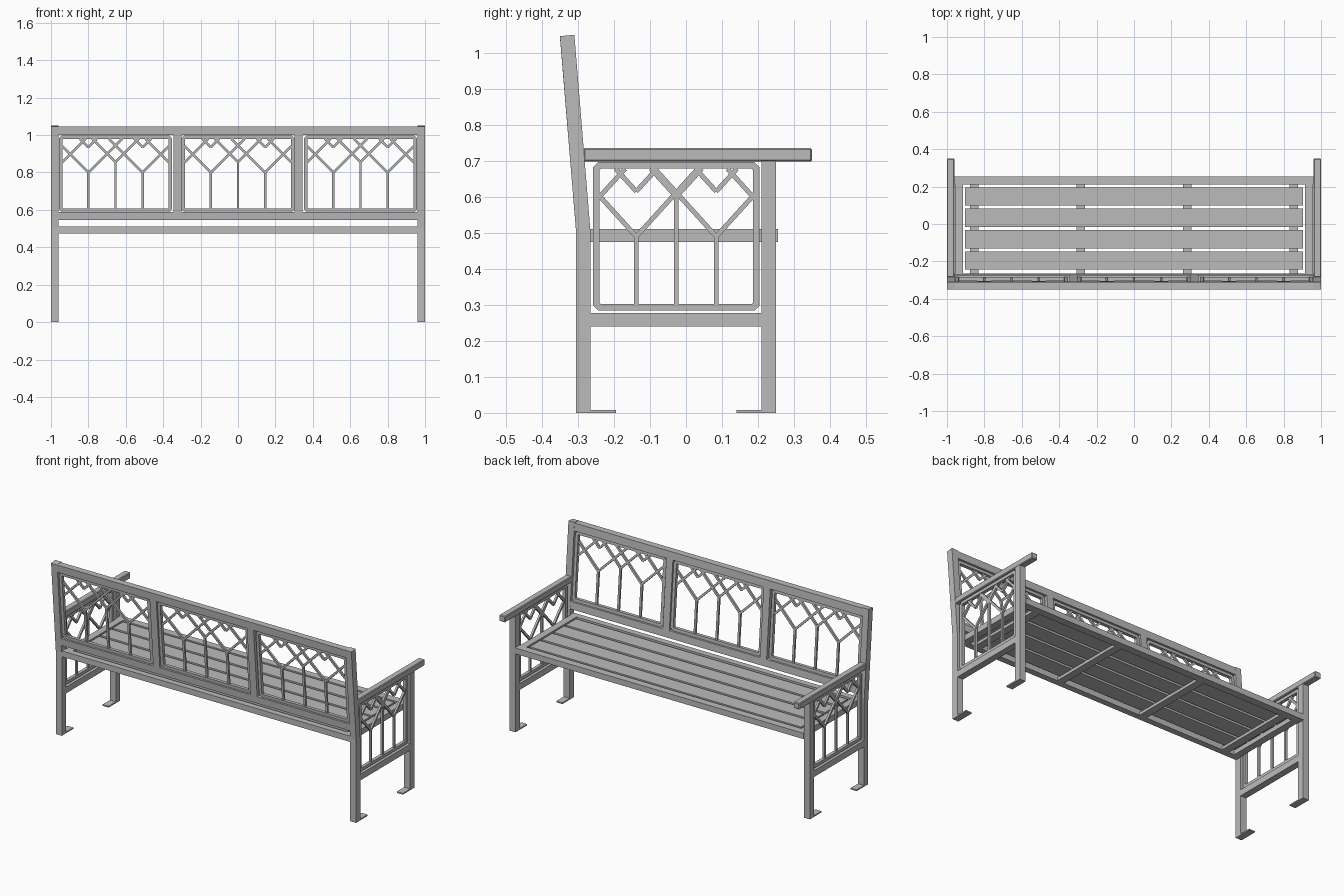
import bpy, bmesh
from mathutils import Matrix, Vector

cube = bpy.data.objects.get("Cube")
if cube:
    bpy.data.objects.remove(cube)

grey = bpy.data.materials.new("painted_grey")
grey.use_nodes = True
COLOUR = (0.5, 0.5, 0.5, 1)
grey.diffuse_color = COLOUR
grey.node_tree.nodes["Principled BSDF"].inputs["Base Color"].default_value = COLOUR


def finish(name, bm, bevel=0):
    bmesh.ops.recalc_face_normals(bm, faces=bm.faces)
    mesh = bpy.data.meshes.new(name)
    bm.to_mesh(mesh)
    bm.free()
    mesh.materials.append(grey)
    ob = bpy.data.objects.new(name, mesh)
    bpy.context.scene.collection.objects.link(ob)
    if bevel:
        mod = ob.modifiers.new("Bevel", "BEVEL")
        mod.width, mod.segments = bevel, 1
    return ob


def box(name, x, y, z, bevel=0):
    bm = bmesh.new()
    prism(bm, [(x[0], z[0]), (x[1], z[0]), (x[1], z[1]), (x[0], z[1])],
          y[1] - y[0], Matrix(((1, 0, 0, 0), (0, 0, 1, (y[0] + y[1]) / 2), (0, 1, 0, 0), (0, 0, 0, 1))))
    return finish(name, bm, bevel)


def prism(bm, pts, depth, plane):
    """Extrude an outline drawn in a plane, half its depth to each side."""
    near, far = [[bm.verts.new(plane @ Vector((u, v, w))) for u, v in pts]
                 for w in (-depth / 2, depth / 2)]
    bm.faces.new(near)
    bm.faces.new(far[::-1])
    for i in range(len(pts)):
        j = (i + 1) % len(pts)
        bm.faces.new((near[i], near[j], far[j], far[i]))


def bar(bm, a, b, width, depth, plane):
    a, b = Vector(a), Vector(b)
    d = (b - a).normalized()
    n = Vector((-d.y, d.x)) * width / 2
    prism(bm, [a - n, b - n, b + n, a + n], depth, plane)


def octagon(u0, u1, v0, v1, c):
    return [(u0 + c, v0), (u1 - c, v0), (u1, v0 + c), (u1, v1 - c),
            (u1 - c, v1), (u0 + c, v1), (u0, v1 - c), (u0, v0 + c)]


def branch_panel(name, plane, mid, half, pitch, v0, v1, fork, cross, tip, slope, rim=0.018):
    """Framed panel: three stems that fork into crossing branches."""
    bm = bmesh.new()
    outer = octagon(mid - half - rim, mid + half + rim, v0 - rim, v1 + rim, 0.014)
    inner = octagon(mid - half, mid + half, v0, v1, 0.004)
    for i in range(8):
        j = (i + 1) % 8
        prism(bm, [outer[i], outer[j], inner[j], inner[i]], 0.02, plane)

    def branch(u, v, side):
        # run along the slope until the panel edge or top stops it
        room = half - side * (u - mid)
        run = min((v1 - v) / slope, room)
        bar(bm, (u, v), (u + side * run, v + run * slope), 0.013, 0.012, plane)

    bar(bm, (mid, v0), (mid, cross), 0.013, 0.012, plane)
    for s in (-1, 1):
        stem = mid + s * pitch
        bar(bm, (stem, v0), (stem, fork), 0.013, 0.012, plane)
        for side in (-1, 1):
            branch(stem, fork, side)
            branch(stem, tip, side)
        branch(mid, cross, s)
        branch(mid + s * half, cross, -s)
    return finish(name, bm)


# Planes: the leaning backrest, and upright planes at each end
LEAN = 0.083
back_plane = Matrix(((1, 0, 0, 0), (0, -LEAN, 1, -0.285 + LEAN * 0.5), (0, 1, 0, 0), (0, 0, 0, 1)))


def end_plane(x):
    return Matrix(((0, 0, 1, x), (1, 0, 0, 0), (0, 1, 0, 0), (0, 0, 0, 1)))


# End assemblies
for side, s in (("left", 1), ("right", -1)):
    plane = end_plane(s * 0.98)
    x = sorted((s * 0.96, s))
    bm = bmesh.new()
    prism(bm, [(-0.305, 0), (-0.265, 0), (-0.265, 0.5), (-0.31, 1.05),
               (-0.35, 1.046), (-0.305, 0.5)], 0.04, plane)
    finish(side + "_rear_post", bm)
    box(side + "_front_post", x, (0.21, 0.25), (0, 0.7))
    box(side + "_armrest", x, (-0.285, 0.35), (0.698, 0.735), 0.004)
    box(side + "_lower_rail", x, (-0.265, 0.21), (0.24, 0.278))
    box(side + "_rear_foot", x, (-0.305, -0.195), (0, 0.008))
    box(side + "_front_foot", x, (0.14, 0.25), (0, 0.008))
    branch_panel(side + "_end_panel", plane, -0.027, 0.213, 0.111,
                 0.302, 0.678, 0.49, 0.6, 0.615, 1.1)
    box(side + "_seat_rail", sorted((s * 0.915, s * 0.957)), (-0.265, 0.21), (0.475, 0.51))

# Backrest
for name, v0, v1 in (("back_top_rail", 1.0, 1.046), ("back_bottom_rail", 0.545, 0.588)):
    bm = bmesh.new()
    prism(bm, [(-0.96, v0), (0.96, v0), (0.96, v1), (-0.96, v1)], 0.04, back_plane)
    finish(name, bm)
for name, s in (("left", 1), ("right", -1)):
    bm = bmesh.new()
    bar(bm, (s * 0.324, 0.588), (s * 0.324, 1.0), 0.044, 0.04, back_plane)
    finish(name + "_back_mullion", bm)
for name, mid in (("left", 0.655), ("middle", 0), ("right", -0.655)):
    branch_panel(name + "_back_panel", back_plane, mid, 0.284, 0.145,
                 0.607, 0.98, 0.8, 0.855, 0.935, 1.0)

# Seat
box("seat_front_rail", (-0.96, 0.96), (0.21, 0.255), (0.475, 0.51))
box("seat_rear_rail", (-0.96, 0.96), (-0.302, -0.265), (0.475, 0.51))
for i in range(4):
    y = 0.147 - i * 0.114
    box(f"seat_slat_{i + 1}", (-0.904, 0.904), (y - 0.049, y + 0.049), (0.492, 0.51))
    x = -0.855 + i * 0.57
    box(f"seat_cross_bar_{i + 1}", (x - 0.023, x + 0.023), (-0.265, 0.21), (0.475, 0.494))
